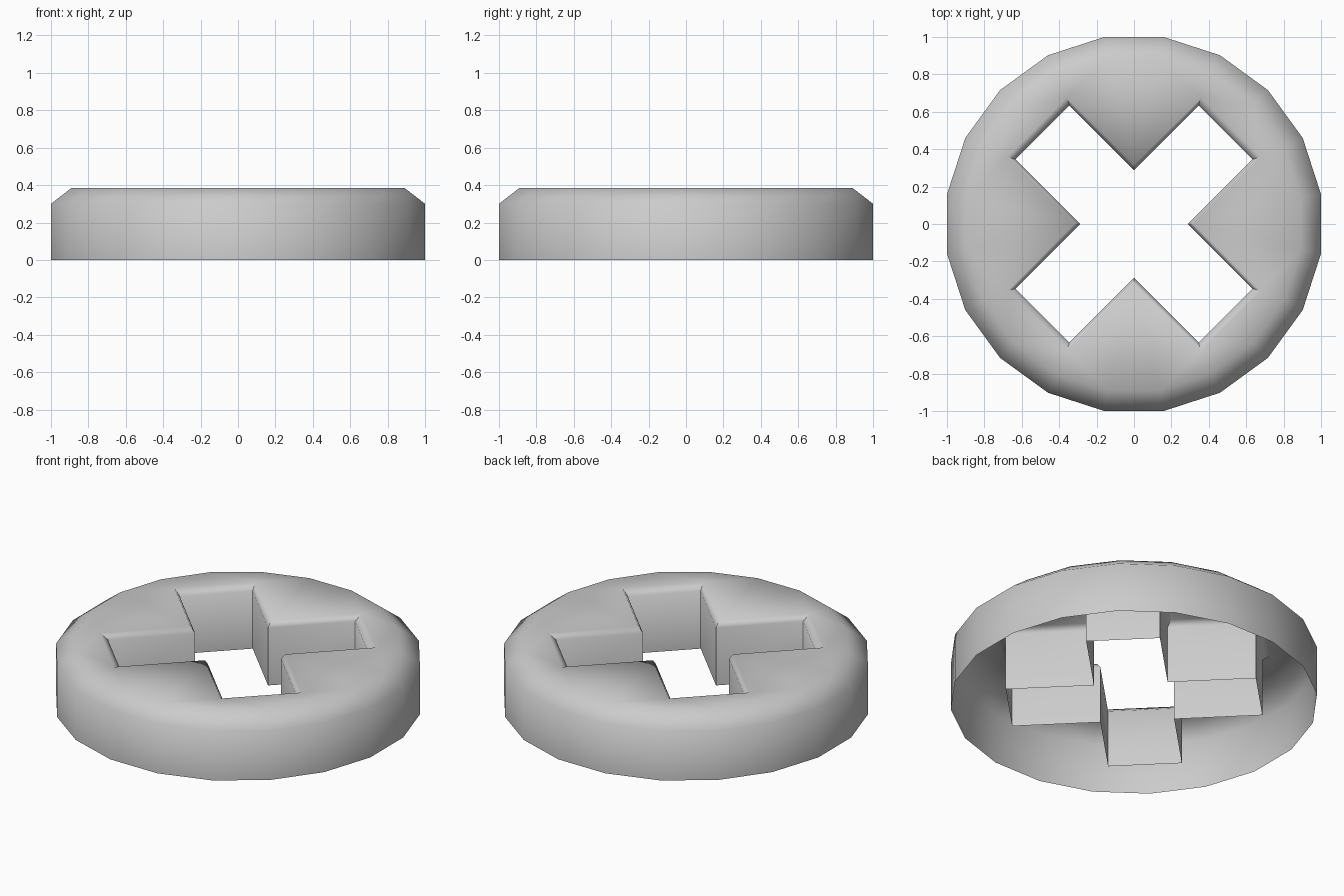
import bpy, bmesh
from math import radians, cos, sin, pi

if "Cube" in bpy.data.objects:
    bpy.data.objects.remove(bpy.data.objects["Cube"])


def disc_outline(apothem, sides=20):
    r = apothem / cos(pi / sides)
    return [(r * cos((2 * k + 1) * pi / sides), r * sin((2 * k + 1) * pi / sides))
            for k in range(sides)]


def cross_outline(length, half):
    pts = []
    for k in range(4):
        a = radians(45 + 90 * k)
        for u, v in ((length, -half), (length, half), (half, half)):
            pts.append((u * cos(a) - v * sin(a), u * sin(a) + v * cos(a)))
    return pts


def ring(bm, pts, z):
    return [bm.verts.new((x, y, z)) for x, y in pts]


def bridge(bm, a, b):
    # strip of quads from ring a to ring b
    n = len(a)
    for i in range(n):
        j = (i + 1) % n
        bm.faces.new((a[i], a[j], b[j], b[i]))


def loop_edges(bm, r):
    return [bm.edges.get((r[i - 1], r[i])) for i in range(len(r))]


H = 0.385
bm = bmesh.new()

# Outer rim with chamfered shoulder
base = ring(bm, disc_outline(1.0), 0)
shoulder = ring(bm, disc_outline(1.0), 0.30)
top = ring(bm, disc_outline(0.89), H)
bridge(bm, base, shoulder)
bridge(bm, shoulder, top)

# Cross-shaped hole: softened lip and walls down to the open underside
lip = ring(bm, cross_outline(0.732, 0.225), H)
wall_top = ring(bm, cross_outline(0.692, 0.204), 0.35)
wall_base = ring(bm, cross_outline(0.692, 0.204), 0)
bridge(bm, lip, wall_top)
bridge(bm, wall_top, wall_base)

# Flat top between rim and hole
fill = bmesh.ops.triangle_fill(bm, use_beauty=True, use_dissolve=False,
                               edges=loop_edges(bm, top) + loop_edges(bm, lip),
                               normal=(0, 0, 1))
for f in fill["geom"]:
    if isinstance(f, bmesh.types.BMFace):
        f.normal_update()
        if f.normal.z < 0:
            f.normal_flip()

mesh = bpy.data.meshes.new("cross_hole_disc")
bm.to_mesh(mesh)
bm.free()
disc = bpy.data.objects.new("cross_hole_disc", mesh)
bpy.context.collection.objects.link(disc)
bpy.context.view_layer.objects.active = disc
disc.select_set(True)
bpy.ops.object.shade_smooth_by_angle(angle=radians(60))
